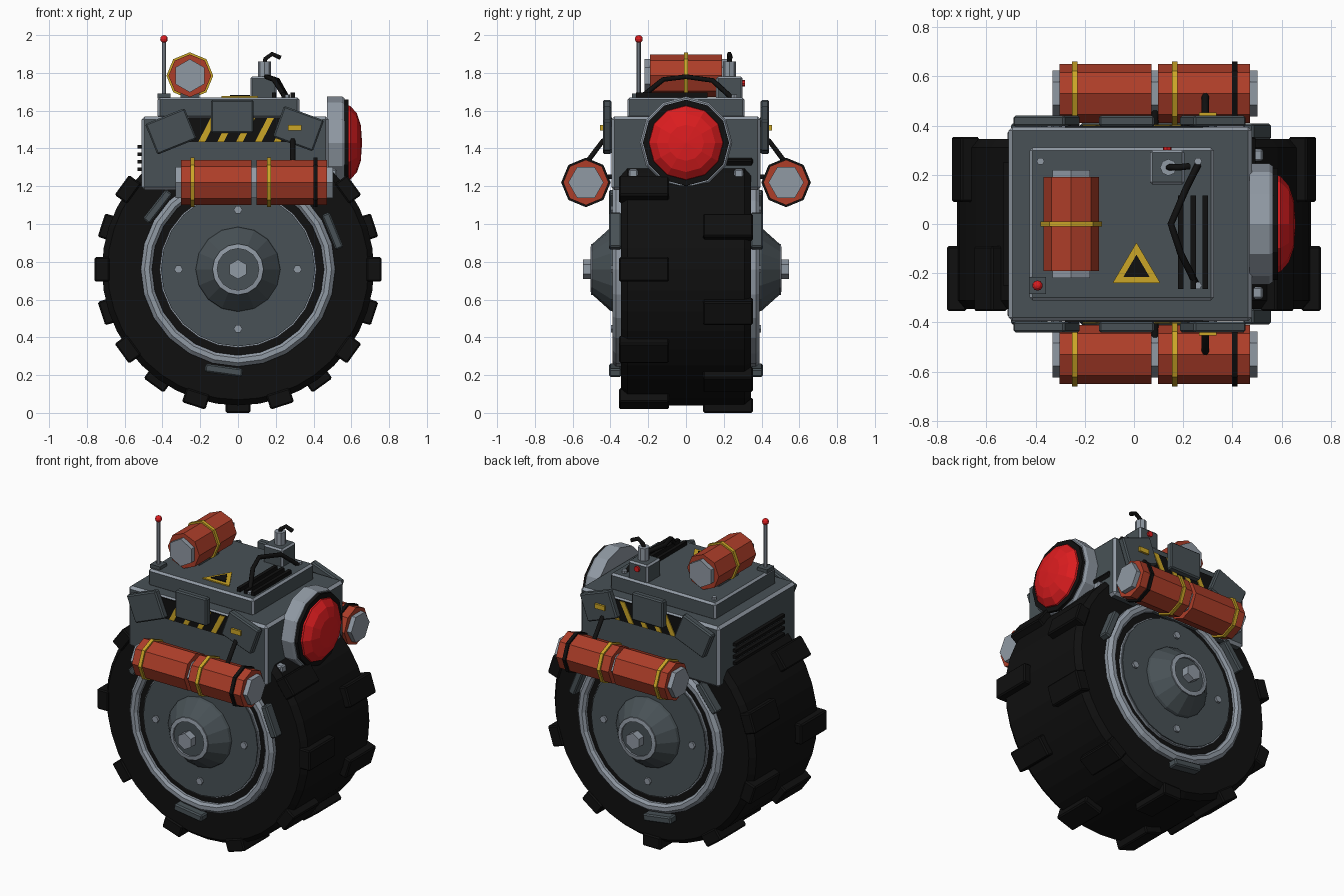
import bpy, bmesh
from math import radians, cos, sin, tau
from mathutils import Vector

cube = bpy.data.objects.get("Cube")
if cube:
    bpy.data.objects.remove(cube, do_unlink=True)


def make_mat(name, rgb):
    m = bpy.data.materials.new(name)
    m.use_nodes = True
    m.diffuse_color = (*rgb, 1)
    node = next(n for n in m.node_tree.nodes if n.type == 'BSDF_PRINCIPLED')
    node.inputs["Base Color"].default_value = (*rgb, 1)
    return m


BLACK = make_mat("rubber black", (0.005, 0.005, 0.005))
DARK = make_mat("slate grey", (0.065, 0.083, 0.093))
LIGHT = make_mat("light steel", (0.28, 0.32, 0.37))
ORANGE = make_mat("canister red", (0.42, 0.048, 0.022))
YELLOW = make_mat("hazard yellow", (0.60, 0.38, 0.02))
RED = make_mat("lamp red", (0.72, 0.012, 0.014))


def finish(name, bm, mats, loc=(0, 0, 0)):
    bmesh.ops.recalc_face_normals(bm, faces=bm.faces)
    me = bpy.data.meshes.new(name)
    bm.to_mesh(me)
    bm.free()
    for m in mats:
        me.materials.append(m)
    ob = bpy.data.objects.new(name, me)
    ob.location = loc
    bpy.context.collection.objects.link(ob)
    return ob


def box(name, loc, size, mat, roll=0, edge=0, edge_mat=None):
    """Box turned about y by roll degrees, with optional coloured bevel."""
    bm = bmesh.new()
    bmesh.ops.create_cube(bm, size=1)
    bmesh.ops.scale(bm, vec=size, verts=bm.verts)
    ob = finish(name, bm, [mat, edge_mat or mat], loc)
    ob.rotation_euler.y = radians(roll)
    if edge:
        mod = ob.modifiers.new("edge", 'BEVEL')
        mod.width = edge
        mod.segments = 1
        mod.material = 1
    return ob


def lathe(name, profile, n, mat, loc, axis=(0, 0, 1), phase=0):
    """Turn (radius, height) points about an axis; zero radius is a pole."""
    bm = bmesh.new()
    rings = []
    for r, h in profile:
        if r == 0:
            rings.append([bm.verts.new((0, 0, h))] * n)
        else:
            a0 = radians(phase)
            rings.append([bm.verts.new((r * cos(a0 + tau * i / n), r * sin(a0 + tau * i / n), h))
                          for i in range(n)])
    for a, b in zip(rings, rings[1:]):
        for i in range(n):
            j = (i + 1) % n
            quad = list(dict.fromkeys((a[i], a[j], b[j], b[i])))
            if len(quad) > 2:
                bm.faces.new(quad)
    ob = finish(name, bm, [mat], loc)
    ob.rotation_mode = 'QUATERNION'
    ob.rotation_quaternion = Vector((0, 0, 1)).rotation_difference(Vector(axis))
    return ob


def rod(name, r, h0, h1, n, mat, loc, axis=(0, 0, 1), phase=0):
    return lathe(name, [(0, h0), (r, h0), (r, h1), (0, h1)], n, mat, loc, axis, phase)


def tube(name, points, radius, mat):
    cu = bpy.data.curves.new(name, 'CURVE')
    cu.dimensions = '3D'
    cu.bevel_depth = radius
    cu.bevel_resolution = 1
    cu.use_fill_caps = True
    sp = cu.splines.new('POLY')
    sp.points.add(len(points) - 1)
    for p, co in zip(sp.points, points):
        p.co = (*co, 1)
    cu.materials.append(mat)
    ob = bpy.data.objects.new(name, cu)
    bpy.context.collection.objects.link(ob)


def prism(name, pts, depth, mat):
    """Thin plate: polygon pts extruded along the vector depth."""
    bm = bmesh.new()
    f = bm.faces.new([bm.verts.new(p) for p in pts])
    ext = bmesh.ops.extrude_face_region(bm, geom=[f])
    moved = [v for v in ext["geom"] if isinstance(v, bmesh.types.BMVert)]
    bmesh.ops.translate(bm, vec=depth, verts=moved)
    return finish(name, bm, [mat])


# Tyre with staggered tread blocks
HUB = 0.76
lathe("tyre", [(0, -.345), (.69, -.345), (.72, -.31), (.72, .31), (.69, .345), (0, .345)],
      40, BLACK, (0, 0, HUB), (0, 1, 0))
for i in range(20):
    a = tau * i / 20
    y = -0.222 if i % 2 == 0 else 0.222
    box("tread_block", (.72 * cos(a), y, HUB + .72 * sin(a)), (.08, .265, .13), BLACK,
        roll=-i * 18, edge=.008)

# Wheel sides: rim, disc, hub cone, bolts and clips
for s in (-1, 1):
    out = (0, s, 0)
    at = (0, 0, HUB)
    lathe("rim_ring", [(.455, .34), (.455, .375), (.47, .39), (.495, .39), (.515, .37), (.515, .34)],
          24, LIGHT, at, out)
    rod("rim_gap", .456, .34, .358, 24, BLACK, at, out)
    rod("wheel_disc_edge", .415, .34, .375, 24, LIGHT, at, out)
    rod("wheel_disc", .408, .34, .383, 24, DARK, at, out)
    lathe("hub_cone", [(.225, .38), (.22, .40), (.135, .495), (0, .495)], 16, DARK, at, out)
    lathe("hub_ring", [(.135, .485), (.135, .502), (.11, .506), (.11, .49)], 16, LIGHT, at, out)
    rod("hub_bolt", .052, .49, .545, 6, LIGHT, at, out, 30)
    for i in range(4):
        a = tau * i / 4
        rod("disc_bolt", .023, .38, .397, 6, LIGHT, (.315 * cos(a), 0, HUB + .315 * sin(a)), out)
    for deg in (-98, 22, 142):
        a = radians(deg)
        box("rim_clip", (.54 * cos(a), s * .375, HUB + .54 * sin(a)), (.045, .065, .2), DARK,
            roll=-deg, edge=.008)

# Housing and roof
box("housing", (-.015, 0, 1.375), (.99, .79, .39), DARK, edge=.016, edge_mat=LIGHT)
box("roof_plate", (-.05, 0, 1.615), (.75, .62, .11), DARK, edge=.012, edge_mat=LIGHT)
for x, y in ((-.38, .255), (.26, .255), (.26, -.25)):
    rod("roof_bolt", .016, 1.66, 1.685, 6, LIGHT, (x, y, 0))
for x in (.19, .24, .29):
    box("roof_vent", (x, -.075, 1.68), (.022, .38, .03), BLACK)
for i in range(4):
    box("side_louvre", (-.517, 0, 1.29 + i * .04), (.03, .5, .018), BLACK)
for s in (-1, 1):
    box("lamp_foot", (.49, s * .28, 1.265), (.07, .05, .05), LIGHT, edge=.008)

# Warning triangle on the roof
for nm, k, z, m in (("warning_triangle", 1, 1.669, YELLOW), ("warning_triangle_centre", .55, 1.675, BLACK)):
    prism(nm, [(.01 + k * .097 * dx, -.185 + k * .055 * dy, z)
               for dx, dy in ((-1, -1), (1, -1), (0, 2))], (0, 0, .008), m)

# Hazard panels and armour flaps on both faces
for s in (-1, 1):
    box("hazard_panel", (0, s * .396, 1.498), (.56, .008, .13), BLACK)
    for i in range(5):
        x = -.21 + i * .1
        prism("hazard_stripe", [(x, s * .399, 1.435), (x + .035, s * .399, 1.435),
                                (x + .1, s * .399, 1.561), (x + .065, s * .399, 1.561)],
              (0, s * .006, 0), YELLOW)
    for nm, x, z, roll in (("right_flap", -.355, 1.49, -22), ("centre_flap", -.03, 1.57, 0),
                           ("left_flap", .32, 1.505, 20)):
        box(nm, (x, s * .418, z), (.225, .045, .175), DARK, roll=roll, edge=.008)
    box("flap_label", (.3, s * .445, 1.51), (.07, .018, .03), YELLOW)


def canister(centre, half, r, axis):
    rod("canister", r, -half, half, 8, ORANGE, centre, axis)
    rod("canister_cap", r * .78, -half - .03, half + .03, 6, LIGHT, centre, axis, 30)


def band(centre, r, axis, mat):
    rod("canister_band", r, -.011, .011, 8, mat, centre, axis)


# Canisters on roof and sides
canister((-.255, 0, 1.785), .19, .113, (0, 1, 0))
band((-.255, 0, 1.785), .124, (0, 1, 0), YELLOW)
box("canister_saddle", (-.255, 0, 1.68), (.1, .2, .03), DARK)
for s in (-1, 1):
    for x in (-.115, .285):
        canister((x, s * .53, 1.22), .187, .12, (1, 0, 0))
    for x, m in ((-.24, YELLOW), (.165, YELLOW), (.41, BLACK)):
        band((x, s * .53, 1.22), .131, (1, 0, 0), m)
    tube("canister_strut", [(.29, s * .39, 1.46), (.29, s * .44, 1.44), (.29, s * .53, 1.32)], .015, BLACK)
    tube("canister_mount", [(.085, s * .35, 1.25), (.085, s * .53, 1.25)], .015, BLACK)

# Side lamp
out = (1, 0, 0)
lathe("lamp_housing", [(0, .47), (.245, .47), (.245, .55), (.235, .565), (0, .565)], 12, LIGHT, (0, 0, 1.43), out)
rod("lamp_gasket", .228, .55, .585, 12, BLACK, (0, 0, 1.43), out)
lathe("lamp_dome", [(.2, .57), (.195, .595), (.155, .63), (.095, .65), (0, .657)], 12, RED, (0, 0, 1.43), out)

# Antenna
box("antenna_base", (-.392, -.25, 1.678), (.07, .07, .025), DARK)
rod("antenna", .011, 1.67, 1.97, 8, LIGHT, (-.392, -.25, 0))
bm = bmesh.new()
bmesh.ops.create_uvsphere(bm, u_segments=10, v_segments=6, radius=.021)
finish("antenna_tip", bm, [RED], (-.392, -.25, 1.979))

# Valve box, exhaust and roof hose
box("valve_box", (.135, .23, 1.72), (.14, .14, .12), DARK, edge=.01, edge_mat=LIGHT)
rod("valve_stack", .034, 1.77, 1.86, 8, LIGHT, (.14, .23, 0))
rod("valve_button", .018, 0, .015, 8, RED, (.135, .298, 1.745), (0, 1, 0))
tube("exhaust_pipe", [(.14, .23, 1.85), (.145, .23, 1.875), (.18, .23, 1.9), (.225, .235, 1.88)], .013, BLACK)
tube("roof_hose", [(.26, .24, 1.67), (.21, .14, 1.76), (.15, 0, 1.78), (.19, -.12, 1.765),
                   (.25, -.24, 1.67)], .014, BLACK)
